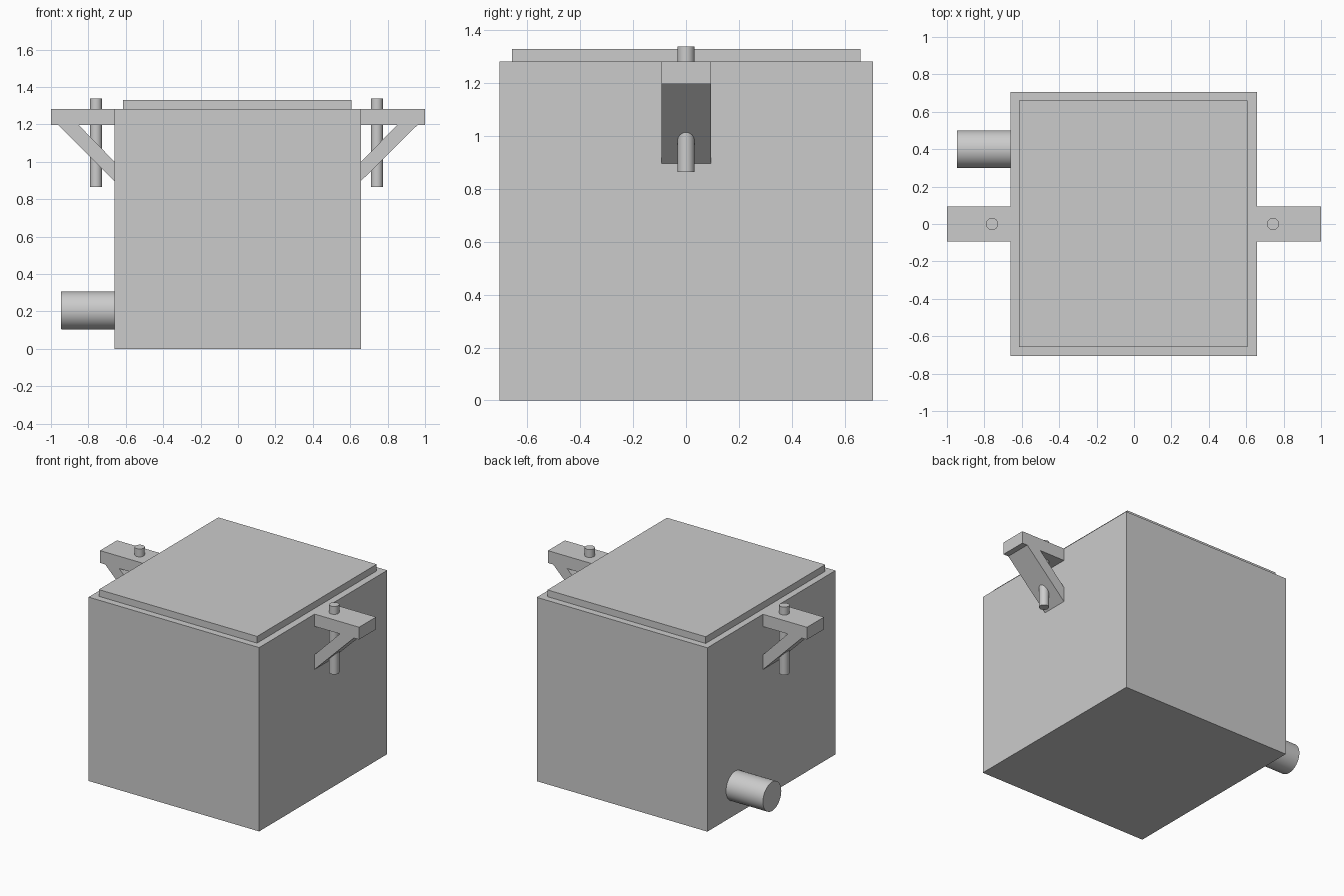
import bpy, bmesh, math
from mathutils import Matrix

if "Cube" in bpy.data.objects:
    bpy.data.objects.remove(bpy.data.objects["Cube"])

grey = bpy.data.materials.new("plain grey")
grey.diffuse_color = (0.6, 0.6, 0.6, 1)
grey.use_nodes = True
grey.node_tree.nodes["Principled BSDF"].inputs["Base Color"].default_value = grey.diffuse_color


def finish(name, bm, smooth=False):
    bmesh.ops.recalc_face_normals(bm, faces=bm.faces)
    mesh = bpy.data.meshes.new(name)
    bm.to_mesh(mesh)
    bm.free()
    mesh.materials.append(grey)
    ob = bpy.data.objects.new(name, mesh)
    bpy.context.collection.objects.link(ob)
    if smooth:
        bpy.ops.object.select_all(action='DESELECT')
        ob.select_set(True)
        bpy.context.view_layer.objects.active = ob
        bpy.ops.object.shade_smooth_by_angle(angle=math.radians(40))


def box(name, x, y, z):
    bm = bmesh.new()
    bmesh.ops.create_cube(bm, size=1)
    for v in bm.verts:
        v.co = [a + (c + 0.5) * (b - a) for c, (a, b) in zip(v.co, (x, y, z))]
    finish(name, bm)


def cylinder(name, centre, radius, length, axis='Z'):
    bm = bmesh.new()
    turn = Matrix.Rotation(math.pi / 2, 4, 'Y') if axis == 'X' else Matrix()
    bmesh.ops.create_cone(bm, cap_ends=True, segments=48, radius1=radius, radius2=radius,
                          depth=length, matrix=Matrix.Translation(centre) @ turn)
    finish(name, bm, True)


def prism(name, outline, y0, y1):
    # Extrude an x-z outline along y
    bm = bmesh.new()
    face = bm.faces.new([bm.verts.new((x, y0, z)) for x, z in outline])
    new = bmesh.ops.extrude_face_region(bm, geom=[face])["geom"]
    bmesh.ops.translate(bm, vec=(0, y1 - y0, 0),
                        verts=[v for v in new if isinstance(v, bmesh.types.BMVert)])
    finish(name, bm)


# Tank and lid
box("tank_body", (-0.66, 0.657), (-0.705, 0.707), (0, 1.283))
box("lid", (-0.614, 0.608), (-0.658, 0.66), (1.283, 1.33))

# Outlet pipe
cylinder("outlet_pipe", (-0.795, 0.4, 0.205), 0.101, 0.30, 'X')

# Side brackets: arm, diagonal brace and vertical rod
for side, s, wall, rod_x in (("left", -1, 0.66, -0.759), ("right", 1, 0.657, 0.743)):
    box(side + "_arm", sorted((s * wall, s)), (-0.093, 0.094), (1.197, 1.283))
    prism(side + "_brace", [(s * wall, 0.897), (s * wall, 1.0),
                            (s * 0.852, 1.197), (s * 0.96, 1.197)], -0.093, 0.094)
    cylinder(side + "_rod", (rod_x, 0, 1.101), 0.032, 0.474)
